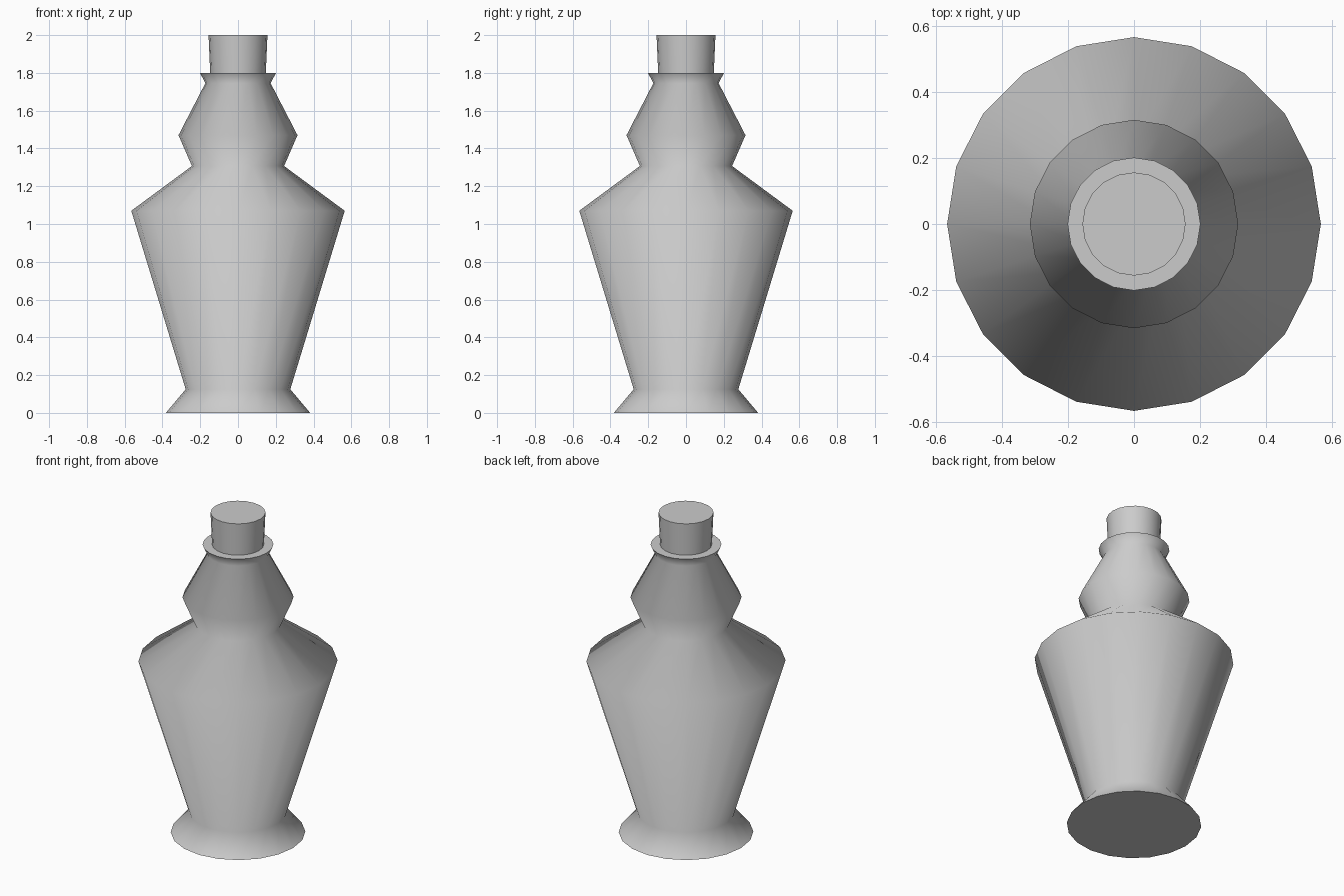
import bpy, bmesh
from math import cos, sin, pi, radians

if "Cube" in bpy.data.objects:
    bpy.data.objects.remove(bpy.data.objects["Cube"])

SIDES = 20


def lathe(name, profile):
    """Closed turned solid from (radius, height) rings, capped at both ends."""
    bm = bmesh.new()
    rings = [[bm.verts.new((r * cos(2 * pi * i / SIDES), r * sin(2 * pi * i / SIDES), z))
              for i in range(SIDES)] for r, z in profile]
    for low, high in zip(rings, rings[1:]):
        for i in range(SIDES):
            j = (i + 1) % SIDES
            bm.faces.new((low[i], low[j], high[j], high[i]))
    bm.faces.new(rings[0][::-1])
    bm.faces.new(rings[-1])
    mesh = bpy.data.meshes.new(name)
    bm.to_mesh(mesh)
    bm.free()
    obj = bpy.data.objects.new(name, mesh)
    bpy.context.collection.objects.link(obj)
    # Soft sides, crisp flat caps
    bpy.ops.object.select_all(action='DESELECT')
    obj.select_set(True)
    bpy.context.view_layer.objects.active = obj
    bpy.ops.object.shade_smooth_by_angle(angle=radians(80))
    return obj


# Bottle: flared foot, tapered body, shoulder, bulbous neck and lip
lathe("bottle", [(0.382, 0), (0.277, 0.125), (0.565, 1.07), (0.244, 1.307),
                 (0.315, 1.47), (0.173, 1.745), (0.201, 1.8)])

# Stopper: slightly tapered plug standing on the lip
lathe("stopper", [(0.147, 1.795), (0.156, 2.0)])
